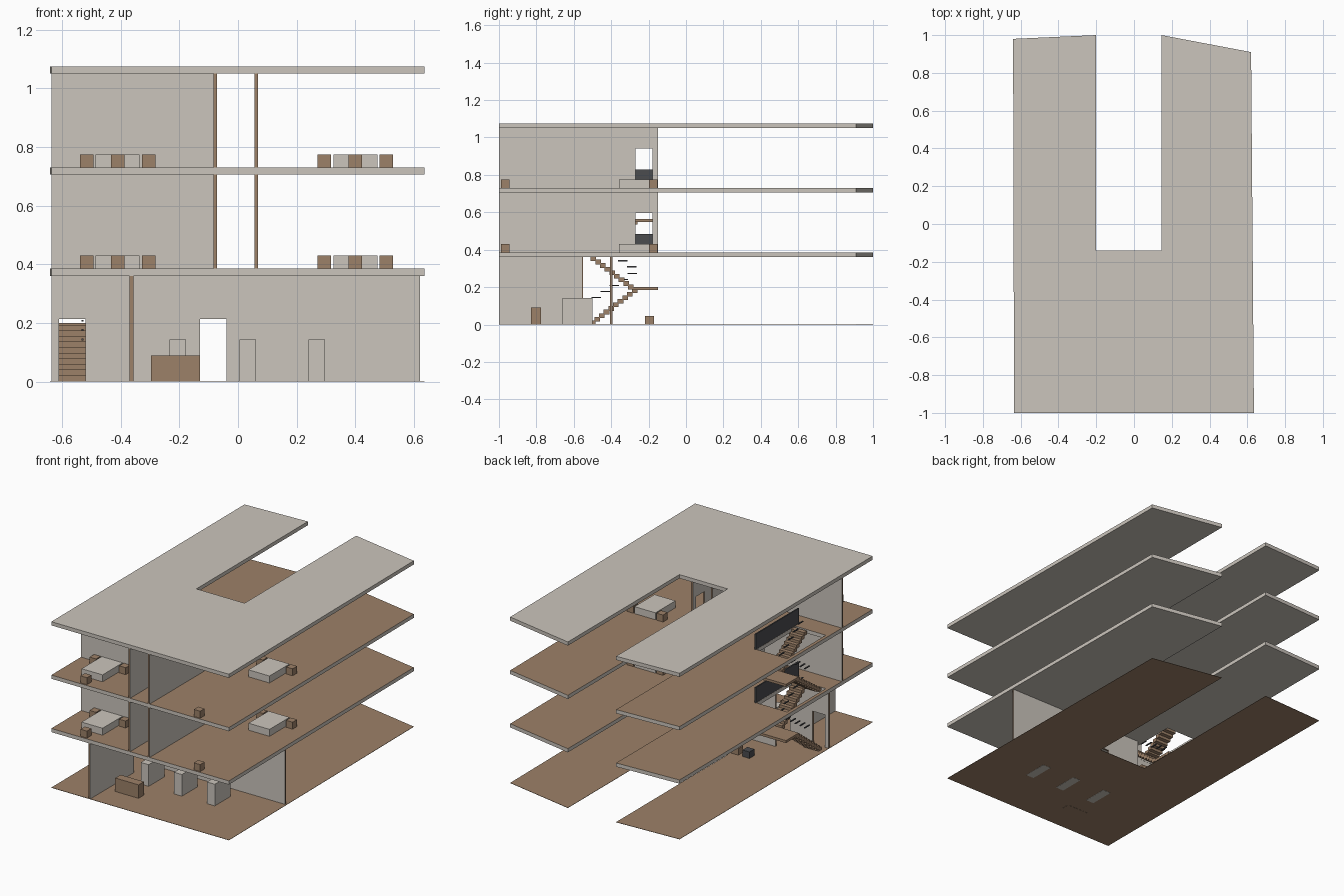
import bpy, bmesh
from mathutils import Matrix, Vector

cube = bpy.data.objects.get("Cube")
if cube:
    bpy.data.objects.remove(cube, do_unlink=True)


def material(name, rgb):
    m = bpy.data.materials.new(name)
    m.use_nodes = True
    m.diffuse_color = (*rgb, 1)
    m.node_tree.nodes["Principled BSDF"].inputs["Base Color"].default_value = (*rgb, 1)
    return m


GREY = material("warm_grey", (0.60, 0.56, 0.505))
BROWN = material("wood_brown", (0.335, 0.22, 0.14))
DARK = material("charcoal", (0.07, 0.072, 0.078))


def finish(name, bm, mats, rule=None):
    bmesh.ops.recalc_face_normals(bm, faces=bm.faces)
    bm.normal_update()
    if rule:
        for f in bm.faces:
            f.material_index = rule(f.normal)
    mesh = bpy.data.meshes.new(name)
    bm.to_mesh(mesh)
    bm.free()
    for m in mats:
        mesh.materials.append(m)
    ob = bpy.data.objects.new(name, mesh)
    bpy.context.scene.collection.objects.link(ob)


def boxes(name, ranges, mat):
    """One object made of boxes, each given as (x0, x1, y0, y1, z0, z1)."""
    bm = bmesh.new()
    for x0, x1, y0, y1, z0, z1 in ranges:
        centre = Vector((x0 + x1, y0 + y1, z0 + z1)) / 2
        size = (x1 - x0, y1 - y0, z1 - z0, 1)
        bmesh.ops.create_cube(bm, size=1, matrix=Matrix.Translation(centre) @ Matrix.Diagonal(size))
    finish(name, bm, [mat])


def extrude(bm, faces, vec):
    geom = bmesh.ops.extrude_face_region(bm, geom=faces)["geom"]
    bmesh.ops.translate(bm, vec=vec, verts=[g for g in geom if isinstance(g, bmesh.types.BMVert)])


# U-shaped floor plates, optionally with a stairwell opening
OUTLINE = [(-0.635, -1), (0.635, -1), (0.62, 0.91), (0.145, 1), (0.145, -0.14),
           (-0.2, -0.14), (-0.2, 1), (-0.64, 0.98)]
STAIRWELL = [(-0.615, -0.55), (-0.395, -0.55), (-0.395, -0.155), (-0.615, -0.155)]


def plate(name, z0, z1, mats, rule=None, hole=False):
    bm = bmesh.new()
    for loop in [OUTLINE] + ([STAIRWELL] if hole else []):
        vs = [bm.verts.new((x, y, z0)) for x, y in loop]
        for a, b in zip(vs, vs[1:] + vs[:1]):
            bm.edges.new((a, b))
    bmesh.ops.triangle_fill(bm, edges=bm.edges[:], use_beauty=True)
    extrude(bm, bm.faces[:], (0, 0, z1 - z0))
    finish(name, bm, mats, rule)


# Walls with door notches; the narrow edges are wood
def wall(name, axis, pos, start, end, z0, z1, doors=()):
    thick = 0.012
    pts = [(start, z0)]
    for a, b in doors:
        pts += [(a, z0), (a, z0 + 0.21), (b, z0 + 0.21), (b, z0)]
    pts += [(end, z0), (end, z1), (start, z1)]
    low = pos - thick / 2
    bm = bmesh.new()
    face = bm.faces.new([bm.verts.new((t, low, z) if axis == "x" else (low, t, z)) for t, z in pts])
    extrude(bm, [face], (0, thick, 0) if axis == "x" else (thick, 0, 0))
    side = 1 if axis == "x" else 0
    finish(name, bm, [GREY, BROWN], lambda n: 0 if abs(n[side]) > 0.5 else 1)


# Two-flight stair with landing and stepped handrails
def stairs(name, base, top):
    steps, run = 10, 0.025
    rise = (top - base) / (2 * steps)
    start = -0.515
    treads, rails = [], []
    for i in range(steps):
        y, z = start + i * run, base + i * rise
        treads.append((-0.61, -0.52, y, y + run + 0.005, max(z - 0.006, base), z + rise))
        y, z = -0.28 - i * run, base + (steps + i) * rise
        treads.append((-0.49, -0.4, y - run - 0.005, y, z - 0.006, z + rise))
    mid = base + steps * rise
    treads.append((-0.61, -0.4, -0.28, -0.15, mid - 0.01, mid + 0.006))
    for i in range(5):
        y, z = -0.505 + i * 0.048, base + 0.138 + i * 0.032
        rails.append((-0.533, -0.526, y, y + 0.05, z, z + 0.006))
        y, z = -0.265 - i * 0.048, mid + 0.112 + i * 0.032
        rails.append((-0.484, -0.477, y - 0.05, y, z, z + 0.006))
    boxes(name + "_steps", treads, BROWN)
    boxes(name + "_handrails", rails, DARK)


# Bed with two nightstands and a chest near the front edge
def bedroom(name, x, back, z):
    boxes(name + "_bed", [(x - 0.075, x + 0.075, back - 0.205, back, z, z + 0.045)], GREY)
    boxes(name + "_nightstands", [(x + s - 0.023, x + s + 0.023, back - 0.046, back, z, z + 0.045)
                                  for s in (-0.106, 0.106)], BROWN)
    boxes(name + "_front_chest", [(x - 0.023, x + 0.023, -0.99, -0.945, z, z + 0.045)], BROWN)


G = 0.003                      # ground floor surface
L1, L2, ROOF = 0.385, 0.73, 1.075
SLAB = 0.024


def wood_top(n):
    return 1 if n.z > 0.5 else 0


plate("ground_floor", 0.001, G, [BROWN])
plate("first_floor_slab", L1 - SLAB, L1, [GREY, BROWN], wood_top, True)
plate("second_floor_slab", L2 - SLAB, L2, [GREY, BROWN], wood_top, True)
plate("roof_slab", ROOF - SLAB, ROOF, [GREY])

# Ground floor walls
CEILING = L1 - SLAB
wall("lobby_side_wall", "y", -0.363, -1, -0.557, G, CEILING)
wall("stair_front_wall", "x", -0.557, -0.635, -0.357, G, CEILING, [(-0.61, -0.52)])
wall("lobby_back_wall", "x", -0.4, -0.363, 0.62, G, CEILING, [(-0.13, -0.04)])

# Ground floor furniture
boxes("reception_desk", [(-0.297, -0.13, -0.83, -0.775, 0, 0.09)], BROWN)
boxes("display_blocks", [(x, x + 0.056, -0.66, -0.5, 0, 0.143) for x in (-0.233, 0.005, 0.24)], GREY)
boxes("wood_stool", [(-0.255, -0.205, -0.22, -0.17, G, 0.045)], BROWN)
boxes("dark_stool", [(-0.335, -0.285, -0.22, -0.17, G, 0.045)], DARK)

# Upper floors share one layout
for name, z, top in (("first", L1, L2 - SLAB), ("second", L2, ROOF - SLAB)):
    wall(name + "_corridor_left_wall", "y", 0.062, -1, -0.15, z, top, [(-0.27, -0.18)])
    wall(name + "_corridor_right_wall", "y", -0.078, -1, -0.15, z, top, [(-0.27, -0.18)])
    wall(name + "_bedroom_back_wall", "x", -0.69, -0.635, -0.084, z, top)
    boxes(name + "_stair_guard", [(-0.394, -0.386, -0.59, -0.15, z, z + 0.1)], DARK)
    bedroom(name + "_right_room", -0.41, -0.7, z)
    bedroom(name + "_left_room", 0.4, -0.152, z)

stairs("lower_stair", G, L1)
stairs("upper_stair", L1, L2)
